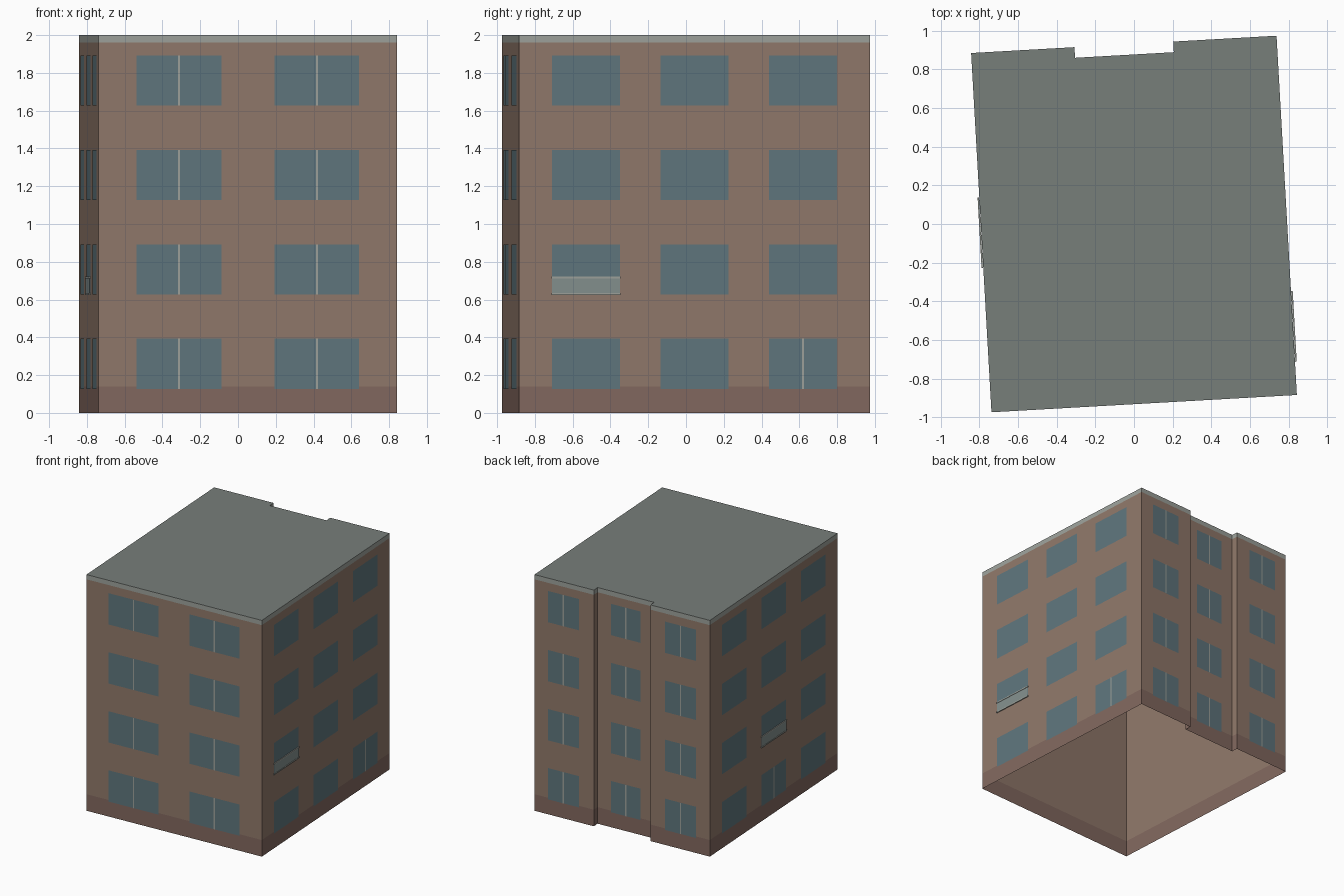
import bpy, bmesh
from math import radians, pi
from mathutils import Matrix, Vector

if "Cube" in bpy.data.objects:
    bpy.data.objects.remove(bpy.data.objects["Cube"])

W, D, NOTCH, DEPTH = 1.583, 1.862, 0.256, 0.055
TURN = Matrix.Rotation(radians(3.24), 4, 'Z')     # whole building is turned slightly
x, y = W / 2, D / 2
OUTLINE = [(-x, -y), (x, -y), (x, y), (NOTCH, y), (NOTCH, y - DEPTH),
           (-NOTCH, y - DEPTH), (-NOTCH, y), (-x, y)]


def material(name, r, g, b):
    m = bpy.data.materials.new(name)
    m.diffuse_color = (r, g, b, 1)
    m.use_nodes = True
    m.node_tree.nodes["Principled BSDF"].inputs["Base Color"].default_value = m.diffuse_color
    return m


BRICK = material("brick", 0.28, 0.19, 0.145)
PLINTH = material("plinth", 0.225, 0.14, 0.115)
TRIM = material("trim", 0.34, 0.36, 0.33)
ROOF = material("roof", 0.185, 0.21, 0.195)
GLASS = material("glass", 0.115, 0.18, 0.205)
PANEL = material("panel", 0.23, 0.28, 0.27)


def finish(bm, name, mat):
    me = bpy.data.meshes.new(name)
    bm.to_mesh(me)
    bm.free()
    me.transform(TURN)
    me.materials.append(mat)
    ob = bpy.data.objects.new(name, me)
    bpy.context.collection.objects.link(ob)


def band(name, z0, z1, mat):
    """Open ring of walls following the outline."""
    bm = bmesh.new()
    lo = [bm.verts.new((a, b, z0)) for a, b in OUTLINE]
    hi = [bm.verts.new((a, b, z1)) for a, b in OUTLINE]
    for i in range(len(lo)):
        j = (i + 1) % len(lo)
        bm.faces.new((lo[i], lo[j], hi[j], hi[i]))
    finish(bm, name, mat)


# Walls: plinth, brick body, cornice; the bottom stays open
band("plinth", 0, 0.14, PLINTH)
band("brick_walls", 0.14, 1.96, BRICK)
band("cornice", 1.96, 2.0, TRIM)

# Flat roof
bm = bmesh.new()
bm.faces.new([bm.verts.new((a, b, 2.0)) for a, b in OUTLINE])
finish(bm, "roof", ROOF)

glass, bars, rails, panels = (bmesh.new() for _ in range(4))


def sheet(bm, frame, u, z, w, h, out):
    """Flat rectangle on a facade; local x runs along the wall, -y points outward."""
    c = [(u - w / 2, z - h / 2), (u + w / 2, z - h / 2),
         (u + w / 2, z + h / 2), (u - w / 2, z + h / 2)]
    bm.faces.new([bm.verts.new(frame @ Vector((a, -out, b))) for a, b in c])


def box(bm, frame, u, z, w, h, t, out):
    m = frame @ Matrix.Translation((u, -out, z)) @ Matrix.Diagonal((w, t, h, 1))
    bmesh.ops.create_cube(bm, size=1, matrix=m)


def facade(angle, dist):
    return Matrix.Rotation(angle, 4, 'Z') @ Matrix.Translation((0, -dist, 0))


def balcony(frame, u):
    sheet(panels, frame, u, 0.675, 0.36, 0.085, 0.006)
    for z in (0.63, 0.717):
        box(rails, frame, u, z, 0.366, 0.01, 0.008, 0.005)


front, right = facade(0, y), facade(pi / 2, x)
back, niche, left = facade(pi, y), facade(pi, y - DEPTH), facade(-pi / 2, x)

# (facade, position along wall, width, split on every floor, split on ground floor)
COLUMNS = [(front, s * 0.365, 0.45, True, True) for s in (-1, 1)]
COLUMNS += [(back, s * 0.53, 0.28, True, True) for s in (-1, 1)]
COLUMNS += [(niche, 0, 0.27, True, True)]
COLUMNS += [(right, k * 0.576, 0.36, False, k == 1) for k in (-1, 0, 1)]
COLUMNS += [(left, k * 0.576, 0.36, False, k == 0) for k in (-1, 0, 1)]

# Windows with centre bars on four floors
for frame, u, w, split, ground in COLUMNS:
    for floor in range(4):
        z = 0.26 + 0.5 * floor
        sheet(glass, frame, u, z, w, 0.265, 0.002)
        if split or (ground and floor == 0):
            sheet(bars, frame, u, z, 0.011, 0.265, 0.004)

# Railings on the second floor
balcony(right, -0.576)
balcony(left, 0)

finish(glass, "window_glass", GLASS)
finish(bars, "window_bars", TRIM)
finish(rails, "balcony_rails", TRIM)
finish(panels, "balcony_panels", PANEL)
